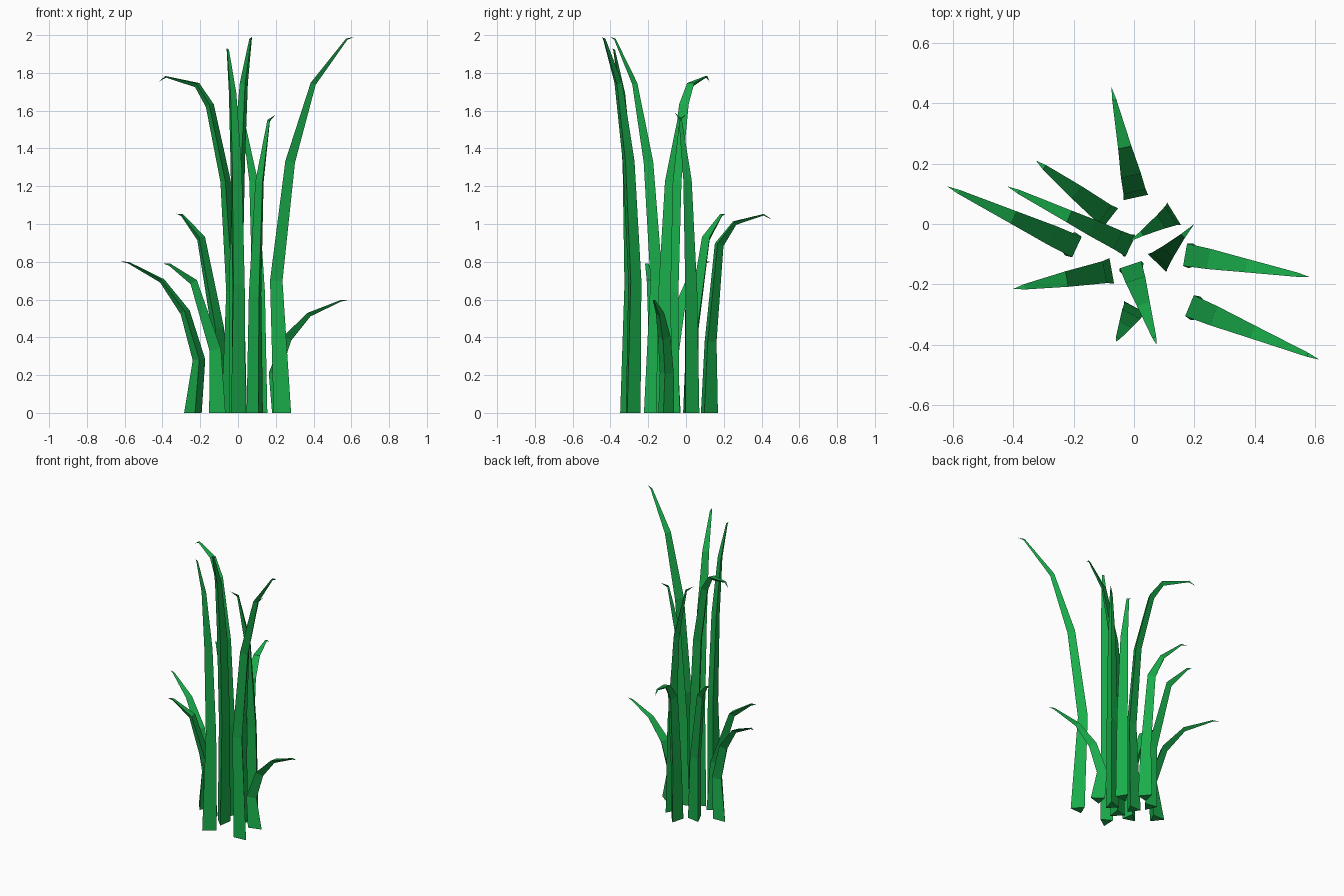
import bpy, bmesh
from mathutils import Vector

if "Cube" in bpy.data.objects:
    bpy.data.objects.remove(bpy.data.objects["Cube"])

green = bpy.data.materials.new("leaf_green")
green.diffuse_color = (0.01, 0.42, 0.07, 1)
green.use_nodes = True
green.node_tree.nodes["Principled BSDF"].inputs["Base Color"].default_value = green.diffuse_color

# Side profiles: (fraction of lean, fraction of height) from root to tip
ARCH = [(0, 0), (-0.075, 0.35), (0.12, 0.665), (0.44, 0.872), (0.9, 0.99), (1, 0.995)]
SLIM = [(0, 0), (0.02, 0.4), (0.23, 0.775), (0.66, 0.98), (1, 1)]
HOOK = [(0, 0), (-0.03, 0.36), (0.07, 0.69), (0.29, 0.915), (0.47, 0.977), (0.9, 1.0), (1, 0.985)]
DROOP = [(0, 0), (0.03, 0.36), (0.17, 0.85), (0.42, 0.96), (0.87, 1.0), (1, 0.975)]
BOW = [(0, 0), (0.05, 0.42), (0.44, 0.87), (0.88, 0.985), (1, 0.99)]

# Width and depth of the triangular section along the blade
SECTION = {
    6: [(0.084, 0.083), (0.075, 0.056), (0.068, 0.042), (0.045, 0.022), (0.014, 0.008)],
    5: [(0.086, 0.08), (0.074, 0.056), (0.052, 0.036), (0.018, 0.012)],
    7: [(0.082, 0.08), (0.075, 0.056), (0.066, 0.045), (0.056, 0.036), (0.042, 0.026), (0.014, 0.008)],
}


def blade(name, profile, root, tip, height):
    root, lean = Vector((*root, 0)), Vector((*tip, 0)) - Vector((*root, 0))
    out = lean.normalized()
    up = Vector((0, 0, 1))
    side = up.cross(out)
    path = [root + lean * r + up * (height * z) for r, z in profile]
    bm = bmesh.new()
    rings = []
    for i, (w, d) in enumerate(SECTION[len(path)]):
        # Tilt each section across the path; keep the root flat on the floor
        t = up if i == 0 else ((path[i + 1] - path[i]).normalized()
                               + (path[i] - path[i - 1]).normalized()).normalized()
        n = side.cross(t)
        c = path[i]
        rings.append([bm.verts.new(c - n * d / 3 + side * w / 2),
                      bm.verts.new(c - n * d / 3 - side * w / 2),
                      bm.verts.new(c + n * d * 2 / 3)])
    point = bm.verts.new(path[-1])
    bm.faces.new(rings[0])
    for a, b in zip(rings, rings[1:]):
        for k in range(3):
            j = (k + 1) % 3
            bm.faces.new((a[k], a[j], b[j], b[k]))
    for k in range(3):
        bm.faces.new((rings[-1][k], rings[-1][(k + 1) % 3], point))
    bmesh.ops.recalc_face_normals(bm, faces=bm.faces)
    mesh = bpy.data.meshes.new(name)
    bm.to_mesh(mesh)
    bm.free()
    mesh.materials.append(green)
    bpy.context.collection.objects.link(bpy.data.objects.new(name, mesh))


# Grass blades: profile, root, tip, height
blade("tall_blade_right", ARCH, (0.23, -0.29), (0.615, -0.45), 2.0)
blade("tall_blade_middle", ARCH, (0.0, -0.17), (0.075, -0.4), 2.0)
blade("tall_blade_front", ARCH, (-0.01, -0.3), (-0.06, -0.39), 1.94)
blade("tall_blade_left", HOOK, (-0.04, -0.06), (-0.42, 0.125), 1.78)
blade("slim_blade_back", SLIM, (0.11, 0.02), (-0.02, -0.06), 1.59)
blade("slim_blade_front", SLIM, (0.095, -0.11), (0.2, 0.0), 1.58)
blade("mid_blade_back", DROOP, (0.0, 0.115), (-0.075, 0.455), 1.05)
blade("mid_blade_left", BOW, (-0.1, 0.035), (-0.325, 0.21), 1.065)
blade("low_blade_front_left", BOW, (-0.1, -0.16), (-0.4, -0.215), 0.8)
blade("low_blade_left", ARCH, (-0.235, -0.055), (-0.62, 0.125), 0.805)
blade("low_blade_right", ARCH, (0.215, -0.11), (0.58, -0.175), 0.6)
